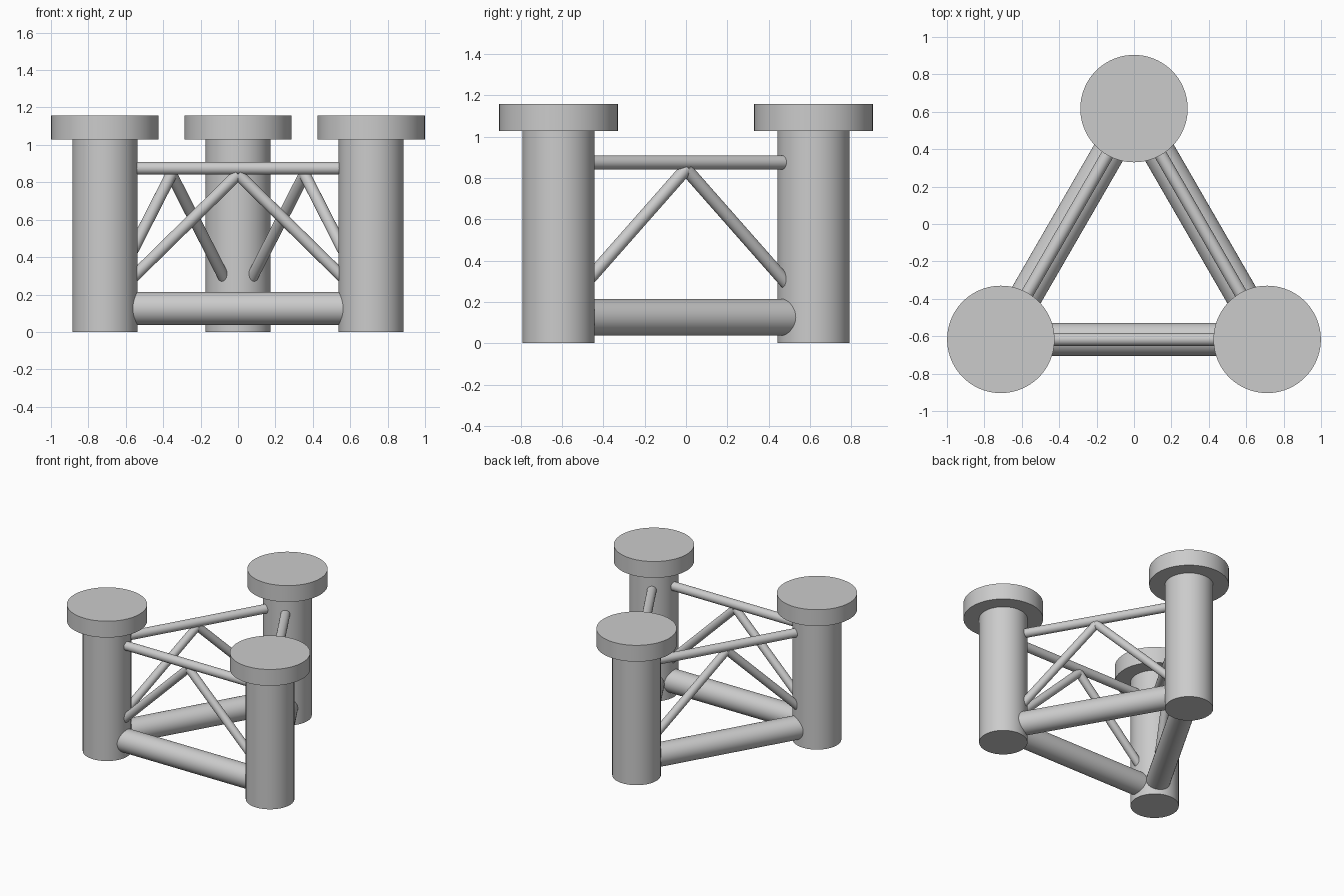
import bpy
from math import radians
from mathutils import Vector

if "Cube" in bpy.data.objects:
    bpy.data.objects.remove(bpy.data.objects["Cube"])

def tube(name, a, b, radius, sides=64):
    """Capped smooth cylinder running from point a to point b."""
    a, b = Vector(a), Vector(b)
    d = b - a
    bpy.ops.mesh.primitive_cylinder_add(
        vertices=sides, radius=radius, depth=d.length, location=(a + b) / 2,
        rotation=d.to_track_quat('Z', 'Y').to_euler())
    ob = bpy.context.object
    ob.name = name
    bpy.ops.object.shade_smooth_by_angle(angle=radians(35))
    return ob

corners = [Vector((-0.712, -0.617, 0)), Vector((0.712, -0.617, 0)), Vector((0, 0.617, 0))]
labels = ["left", "right", "back"]

def at(p, z):
    return Vector((p.x, p.y, z))

for i, p in enumerate(corners):
    # Column with its wide cap
    tube(f"{labels[i]}_column", at(p, 0), at(p, 1.03), 0.174)
    tube(f"{labels[i]}_column_cap", at(p, 1.028), at(p, 1.157), 0.287, 96)

    # Braces to the next column
    q = corners[(i + 1) % 3]
    side = f"{labels[i]}_to_{labels[(i + 1) % 3]}"
    tube(f"{side}_lower_pontoon", at(p, 0.126), at(q, 0.126), 0.088)
    tube(f"{side}_upper_brace", at(p, 0.875), at(q, 0.875), 0.034, 48)

    # Diagonals rising from both columns to the middle of the upper brace
    mid = at((p + q) / 2, 0.843)
    for k, end in enumerate((p, q)):
        foot = at(mid.lerp(end, 0.84), 0.255)
        tube(f"{side}_diagonal_{k + 1}", foot, mid, 0.031, 48)
